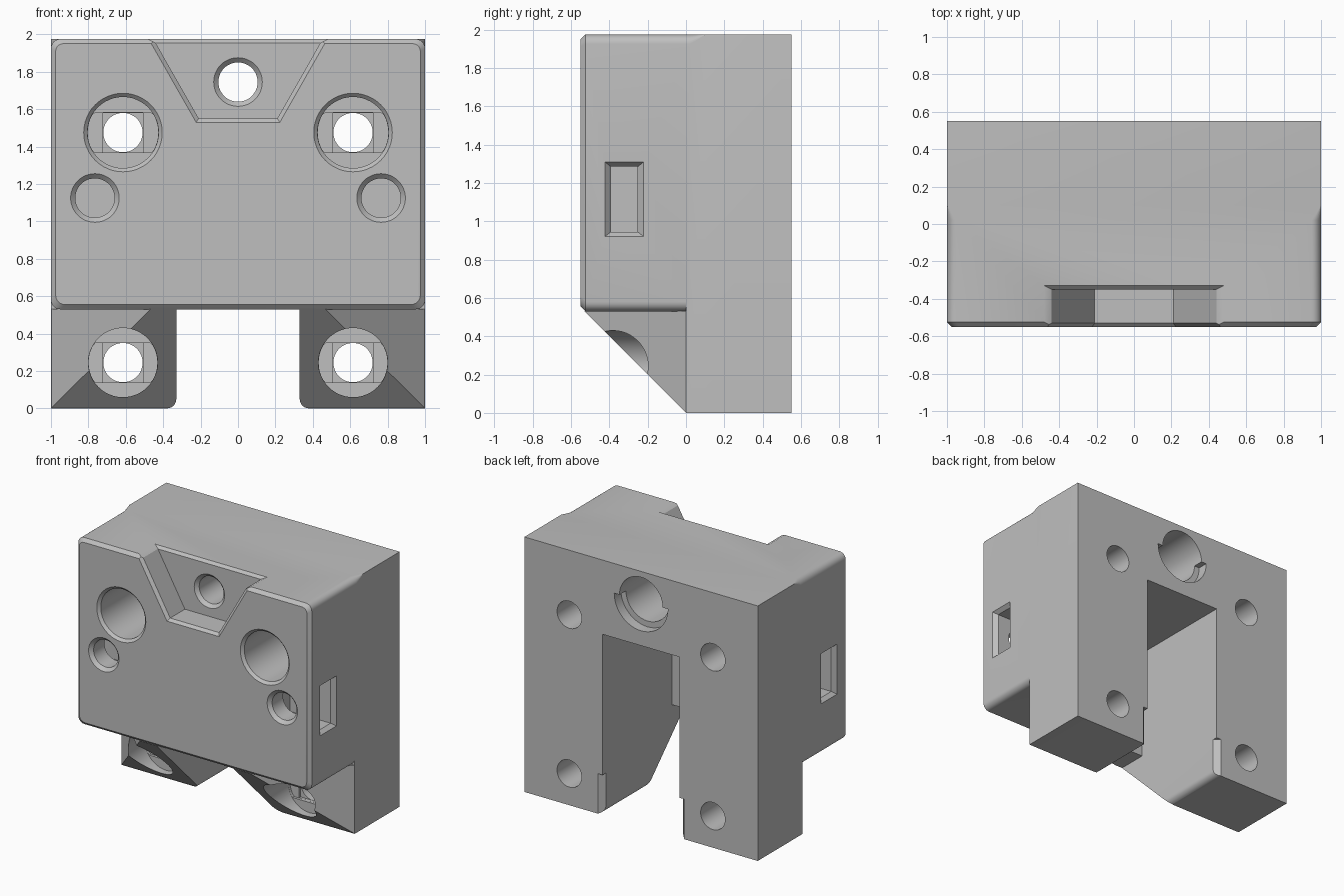
import bpy
import bmesh
from math import sin, cos, pi, radians

cube = bpy.data.objects.get("Cube")
if cube:
    bpy.data.objects.remove(cube, do_unlink=True)

BORE_X = 0.615
THICK = 0.55          # half of the depth
TOP = 1.975


def add_object(name, bm):
    bmesh.ops.recalc_face_normals(bm, faces=bm.faces)
    mesh = bpy.data.meshes.new(name)
    bm.to_mesh(mesh)
    bm.free()
    ob = bpy.data.objects.new(name, mesh)
    bpy.context.scene.collection.objects.link(ob)
    return ob


def loft(name, loops):
    """Closed solid through matching loops of points."""
    bm = bmesh.new()
    rings = [[bm.verts.new(p) for p in loop] for loop in loops]
    n = len(rings[0])
    for a, b in zip(rings, rings[1:]):
        for i in range(n):
            j = (i + 1) % n
            bm.faces.new((a[i], a[j], b[j], b[i]))
    bm.faces.new(rings[0])
    bm.faces.new(rings[-1])
    return add_object(name, bm)


def hull(name, points):
    bm = bmesh.new()
    for p in points:
        bm.verts.new(p)
    bmesh.ops.convex_hull(bm, input=bm.verts)
    return add_object(name, bm)


def at_y(profile, y):
    return [(x, y, z) for x, z in profile]


def prism(name, profile, y0, y1):
    return loft(name, [at_y(profile, y0), at_y(profile, y1)])


def arc(cx, cz, r, start, end, steps):
    return [(cx + r * cos(radians(start + (end - start) * i / steps)),
             cz + r * sin(radians(start + (end - start) * i / steps)))
            for i in range(steps + 1)]


def circle(x, z, r, n=48):
    return [(x + r * cos(2 * pi * i / n), z + r * sin(2 * pi * i / n)) for i in range(n)]


def bore(x, z, stations):
    return loft("bore_cutter", [at_y(circle(x, z, r), y) for y, r in stations])


def rectangle(x0, x1, z0, z1):
    return [(x0, z0), (x1, z0), (x1, z1), (x0, z1)]


def combine(body, other, operation):
    mod = body.modifiers.new("shape", 'BOOLEAN')
    mod.operation = operation
    mod.solver = 'EXACT'
    mod.object = other
    bpy.context.view_layer.objects.active = body
    bpy.ops.object.modifier_apply(modifier=mod.name)
    bpy.data.objects.remove(other, do_unlink=True)


def cut(body, other):
    combine(body, other, 'DIFFERENCE')


# Main block, with a chamfered front rim and top corners that fade to sharp
def block_section(y, half, top, r):
    profile = [(-half, 0), (half, 0)]
    profile += arc(half - r, top - r, r, 0, 90, 6)
    profile += arc(r - half, top - r, r, 90, 180, 6)
    return at_y(profile, y)


body = loft("mounting_block", [
    block_section(-THICK, 0.975, TOP - 0.025, 0.04),
    block_section(-0.525, 1, TOP, 0.05),
    block_section(0.02, 1, TOP, 0.05),
    block_section(0.10, 1, TOP, 0.001),
    block_section(THICK, 1, TOP, 0.001)])


# Space under the front plate, leaving rounded and chamfered lower edges
def under_section(y, raised):
    z, half, r = 0.53 + raised, 1 - raised, 0.05
    profile = [(-1.2, -0.2), (1.2, -0.2), (1.2, z + r)]
    profile += arc(half - r, z + r, r, 0, -90, 6)
    profile += arc(r - half, z + r, r, -90, -180, 6)
    return at_y(profile + [(-1.2, z + r)], y)


cut(body, loft("under_cutter", [under_section(-0.575, 0.05),
                                under_section(-0.525, 0), under_section(0, 0)]))

# Sloped supports under the plate
for s in (1, -1):
    h = 0.531
    points = [(x, 0, 0.002) for x in (0.25, 0.998)]
    points += [(x, 0.05, z) for x in (0.25, 0.99) for z in (0.01, h)]
    points += [(0.998, 0, h), (0.998 - h, -h, h), (0.25, -h, h)]
    combine(body, hull("support", [(s * x, y, z) for x, y, z in points]), 'UNION')

# Central slot: open below, closed by the front plate above
r = 0.05
flare = arc(0.33 + r, r, r, 270, 180, 6)
slot = [(-0.38, -0.1), (0.38, -0.1)] + flare + [(0.33, 0.53), (-0.33, 0.53)]
slot += [(-x, z) for x, z in reversed(flare)]
cut(body, prism("slot_cutter", slot, -0.8, 0.8))
cut(body, prism("slot_cutter", rectangle(-0.33, 0.33, 0.4, 1.40), -0.30, 0.8))

# Eased lower back corners of the slot
for s in (1, -1):
    triangle = [(0.30, 0.48), (0.40, 0.58), (0.30, 0.58)]
    cut(body, loft("corner_cutter", [[(s * x, y, z) for x, y in triangle]
                                     for z in (-0.1, 0.31)]))


# Trapezoid recess at the top of the front
def recess_section(y, grow):
    slope = 0.245 / 0.43
    low, high = 1.55 - grow, TOP + 0.1
    wide = 0.21 + grow * 0.7 + slope * (high - low)
    narrow = 0.21 + grow * 0.7
    return at_y([(-narrow, low), (narrow, low), (wide, high), (-wide, high)], y)


cut(body, loft("recess_cutter", [recess_section(-0.6, 0.02), recess_section(-THICK, 0.02),
                                 recess_section(-0.53, 0), recess_section(-0.35, 0)]))
rim = []
for z, half, back in ((TOP - 0.02, 0.44, -0.35), (TOP, 0.48, -0.33), (TOP + 0.1, 0.48, -0.33)):
    rim.append([(-half, -0.7, z), (half, -0.7, z), (half, back, z), (-half, back, z)])
cut(body, loft("rim_cutter", rim))

# Centre hole, wide from the back, with a half-round relief
cz = 1.745
cut(body, bore(0, cz, [(-0.40, 0.13), (-0.35, 0.13), (-0.325, 0.105), (0.3, 0.105)]))
cut(body, bore(0, cz, [(0, 0.185), (0.7, 0.185)]))
cut(body, prism("relief_cutter", arc(0, cz, 0.23, 180, 360, 24), 0.47, 0.7))

# Screw holes, blind front holes and side pockets
for s in (1, -1):
    x = s * BORE_X
    cut(body, bore(x, 1.475, [(-0.6, 0.21), (-THICK, 0.21), (-0.53, 0.19), (0, 0.19)]))
    cut(body, bore(x, 0.245, [(-0.6, 0.185), (0, 0.185)]))
    for z, r in ((1.475, 0.189), (0.245, 0.184)):
        flat = [(px, max(z - 0.106, min(z + 0.106, pz))) for px, pz in circle(x, z, r)]
        cut(body, prism("step_cutter", flat, -0.01, 0.02))
        square = rectangle(x - 0.106, x + 0.106, z - 0.1055, z + 0.1055)
        cut(body, prism("step_cutter", square, -0.005, 0.04))
        cut(body, bore(x, z, [(0.01, 0.105), (0.7, 0.105)]))

    cut(body, bore(s * 0.765, 1.125, [(-0.6, 0.13), (-THICK, 0.13),
                                      (-0.525, 0.105), (-0.255, 0.105)]))
    pocket = []
    for px, g in ((1.1, 0.03), (1, 0.03), (0.97, 0), (0.62, 0)):
        pocket.append([(s * px, y, z) for y, z in
                       rectangle(-0.392 - g, -0.252 + g, 0.945 - g * 0.8, 1.285 + g * 0.8)])
    cut(body, loft("pocket_cutter", pocket))

# Colour and shading
grey = bpy.data.materials.new("grey_plastic")
grey.use_nodes = True
colour = (0.52, 0.52, 0.52, 1)
grey.diffuse_color = colour
grey.node_tree.nodes["Principled BSDF"].inputs["Base Color"].default_value = colour
body.data.materials.clear()
body.data.materials.append(grey)
for face in body.data.polygons:
    face.material_index = 0

bpy.ops.object.select_all(action='DESELECT')
body.select_set(True)
bpy.context.view_layer.objects.active = body
bpy.ops.object.shade_smooth_by_angle(angle=radians(30))
